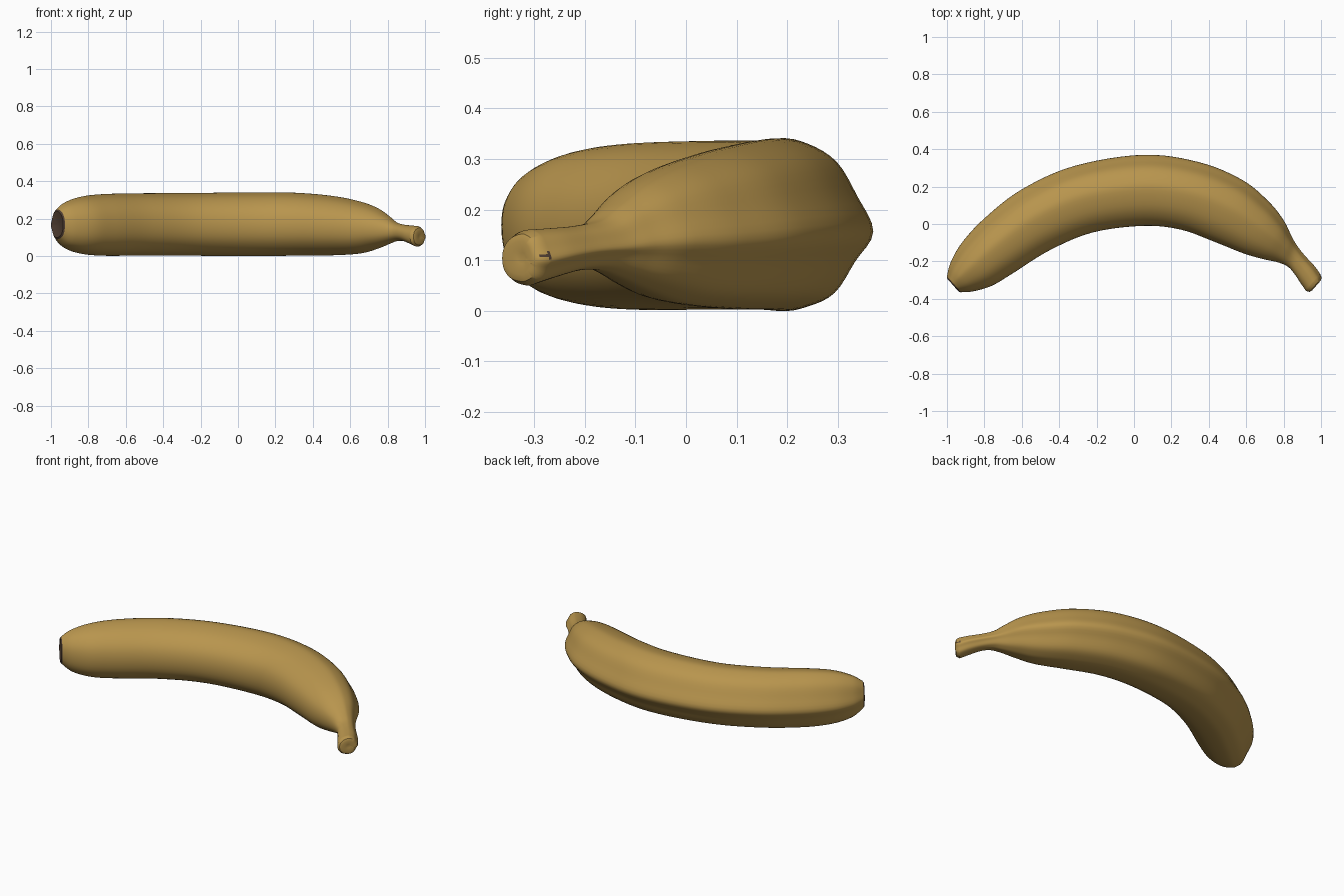
import bpy, bmesh
from mathutils import Vector

if "Cube" in bpy.data.objects:
    bpy.data.objects.remove(bpy.data.objects["Cube"])

# Stations along the fruit: outer x, outer y, inner x, inner y, low z, high z
STATIONS = [
    (-1.0, -.28, -.925, -.365, .09, .25),
    (-.98, -.205, -.86, -.36, .045, .285),
    (-.92, -.10, -.76, -.33, .015, .315),
    (-.80, .03, -.65, -.265, .003, .33),
    (-.60, .185, -.45, -.14, .003, .335),
    (-.32, .31, -.22, -.045, .003, .336),
    (.05, .37, .05, -.01, 0, .34),
    (.35, .33, .25, -.03, .003, .338),
    (.58, .235, .43, -.095, .005, .32),
    (.72, .12, .58, -.155, .015, .29),
    (.80, .02, .68, -.185, .04, .255),
    (.84, -.06, .77, -.205, .065, .212),
    (.868, -.11, .825, -.23, .08, .18),
    (.91, -.165, .86, -.27, .08, .168),
    (.965, -.225, .89, -.315, .065, .163),
    (.997, -.27, .92, -.358, .05, .16),
]
# Ridged cross-section: u points to the outside of the bend, v points up
SECTION = [(1, -.08), (.83, .34), (.62, .73), (.32, .94), (0, 1), (-.52, .84),
           (-.88, .48), (-1, 0), (-.9, -.5), (-.55, -.86), (0, -1), (.32, -.95),
           (.6, -.79), (.81, -.43)]


def smooth_points(pts, steps, closed):
    """Catmull-Rom points through pts."""
    pts = [Vector(p) for p in pts]
    n = len(pts)
    pick = (lambda i: pts[i % n]) if closed else (lambda i: pts[max(0, min(n - 1, i))])
    out = []
    for i in range(n if closed else n - 1):
        a, b, c, d = (pick(i + k) for k in (-1, 0, 1, 2))
        for s in range(steps):
            t = s / steps
            out.append((b * 2 + (c - a) * t + (a * 2 - b * 5 + c * 4 - d) * t**2
                        + (b * 3 - a - c * 3 + d) * t**3) * .5)
    return out if closed else out + [pts[-1]]


def material(name, rgb):
    m = bpy.data.materials.new(name)
    m.diffuse_color = (*rgb, 1)
    m.use_nodes = True
    m.node_tree.nodes["Principled BSDF"].inputs["Base Color"].default_value = m.diffuse_color
    return m


bm = bmesh.new()
section = smooth_points(SECTION, 4, True)
N = len(section)


def bridge(a, b, mat=0):
    for i in range(N):
        j = (i + 1) % N
        bm.faces.new((a[i], a[j], b[j], b[i])).material_index = mat


# Skin swept through the stations
rings = []
for ox, oy, ix, iy, lo, hi in smooth_points(STATIONS, 6, False):
    mid = Vector(((ox + ix) / 2, (oy + iy) / 2, (lo + hi) / 2))
    out = Vector(((ox - ix) / 2, (oy - iy) / 2, 0))
    up = Vector((0, 0, (hi - lo) / 2))
    rings.append([bm.verts.new(mid + out * p.x + up * p.y) for p in section])
for a, b in zip(rings, rings[1:]):
    bridge(a, b)


# End caps made of shrinking rings
def cap(ring, steps, mat):
    mid = sum((v.co for v in ring), Vector()) / N
    base = [v.co.copy() for v in ring]
    for scale, shift in steps:
        new = [bm.verts.new(mid + (p - mid) * scale + Vector(shift)) for p in base]
        bridge(ring, new, mat)
        ring = new
    bm.faces.new(ring).material_index = mat


cap(rings[0], [(.88, (-.005, -.005, 0)), (.5, (0, 0, 0)), (.15, (.003, .003, 0))], 1)
cap(rings[-1], [(.85, (.012, -.012, 0)), (.6, (.016, -.016, 0)), (.2, (.012, -.012, 0))], 0)

# Small dark fleck on the stem end
for f in bm.faces:
    if (f.calc_center_median() - Vector((.99, -.275, .11))).length < .011:
        f.material_index = 1

bmesh.ops.recalc_face_normals(bm, faces=bm.faces[:])
mesh = bpy.data.meshes.new("banana")
bm.to_mesh(mesh)
bm.free()
banana = bpy.data.objects.new("banana", mesh)
bpy.context.collection.objects.link(banana)
mesh.materials.append(material("ripe yellow skin", (.48, .30, .075)))
mesh.materials.append(material("dark brown tip", (.075, .045, .03)))

bpy.context.view_layer.objects.active = banana
banana.select_set(True)
bpy.ops.object.shade_smooth_by_angle(angle=.7)
